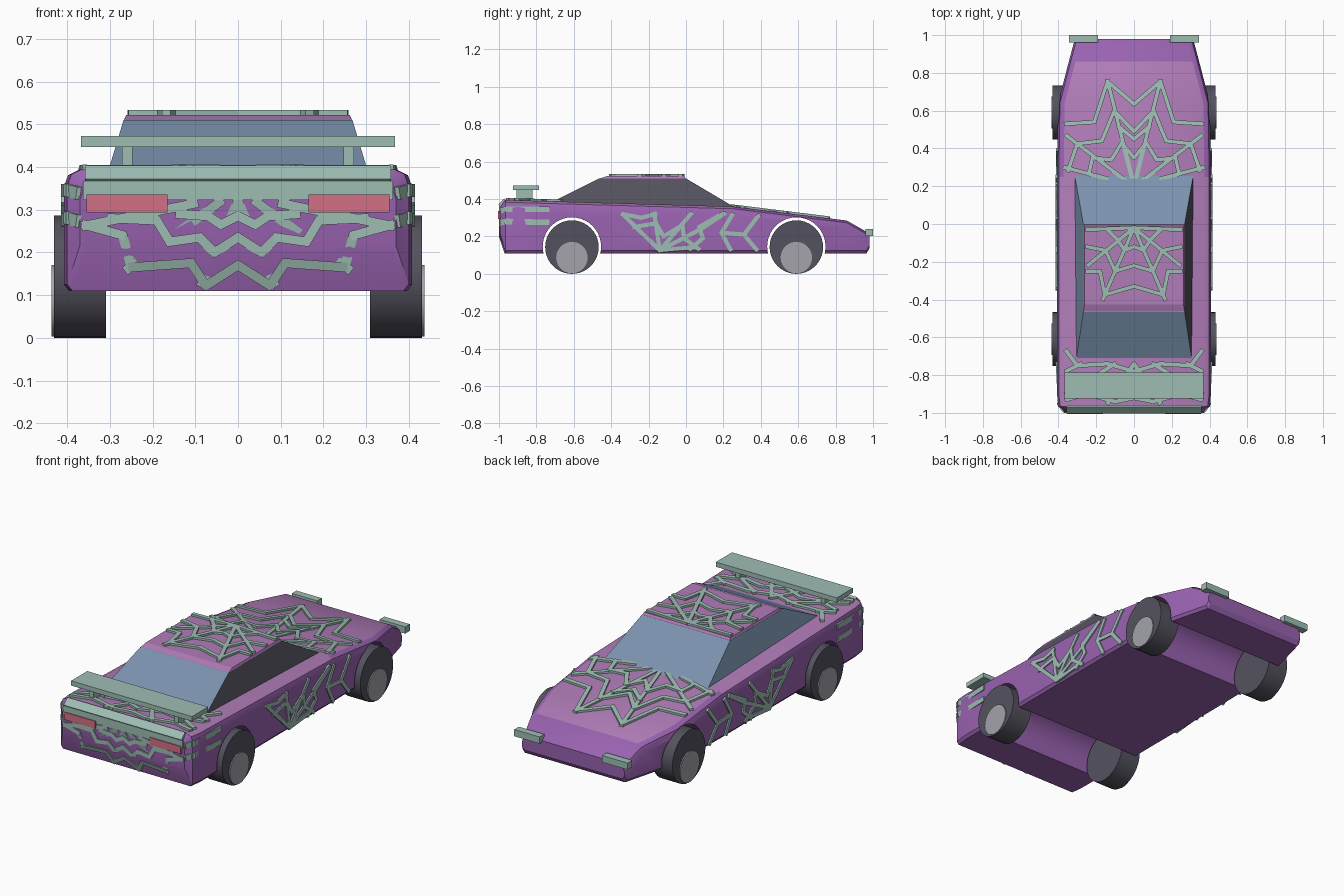
import bpy, bmesh
from math import pi
from mathutils import Vector, Matrix

cube = bpy.data.objects.get("Cube")
if cube:
    bpy.data.objects.remove(cube, do_unlink=True)


def material(name, *rgb):
    lin = [(c / 255 / 12.92) if c < 11 else ((c / 255 + 0.055) / 1.055) ** 2.4 for c in rgb]
    m = bpy.data.materials.new(name)
    m.use_nodes = True
    m.diffuse_color = (*lin, 1)
    m.node_tree.nodes["Principled BSDF"].inputs["Base Color"].default_value = (*lin, 1)
    return m


PURPLE = material("side purple", 153, 98, 176)
PINK = material("top purple", 176, 124, 184)
TEAL = material("pale teal", 158, 190, 180)
GLASS = material("blue glass", 123, 147, 174)
DARK = material("dark rubber", 84, 82, 94)
HUB = material("hub grey", 163, 163, 171)
RED = material("light red", 212, 112, 133)


def finish(name, bm, *mats):
    bmesh.ops.recalc_face_normals(bm, faces=bm.faces[:])
    me = bpy.data.meshes.new(name)
    bm.to_mesh(me)
    bm.free()
    for m in mats:
        me.materials.append(m)
    ob = bpy.data.objects.new(name, me)
    bpy.context.collection.objects.link(ob)
    return ob


def smooth(ob, angle=0.5):
    bpy.ops.object.select_all(action='DESELECT')
    ob.select_set(True)
    bpy.context.view_layer.objects.active = ob
    bpy.ops.object.shade_smooth_by_angle(angle=angle)


def skin(bm, rings):
    """Join closed rings of points and cap both ends."""
    vs = [[bm.verts.new(p) for p in r] for r in rings]
    n = len(vs[0])
    for a, b in zip(vs, vs[1:]):
        for i in range(n):
            j = (i + 1) % n
            bm.faces.new((a[i], a[j], b[j], b[i]))
    bm.faces.new(vs[0])
    bm.faces.new(vs[-1])


def rect(x, y0, y1, z):
    return [(-x, y0, z), (x, y0, z), (x, y1, z), (-x, y1, z)]


def box(name, x0, x1, y0, y1, z0, z1, mat):
    bm = bmesh.new()
    skin(bm, [[(x0, y0, z), (x1, y0, z), (x1, y1, z), (x0, y1, z)] for z in (z0, z1)])
    return finish(name, bm, mat)


def cylinder(name, x, y, z, r, depth, mat):
    bm = bmesh.new()
    m = Matrix.Translation((x, y, z)) @ Matrix.Rotation(pi / 2, 4, 'Y')
    bmesh.ops.create_cone(bm, cap_ends=True, segments=40, radius1=r, radius2=r, depth=depth, matrix=m)
    return finish(name, bm, mat)


# Body: stations of y, half width, bottom and top
STATIONS = [(-.995, .37, .2, .365), (-.965, .4, .11, .395), (-.9, .408, .11, .393),
            (.25, .408, .11, .36), (.64, .402, .11, .312), (.86, .345, .11, .285),
            (.965, .317, .11, .225), (.98, .312, .135, .212)]


def station(y, k):
    for a, b in zip(STATIONS, STATIONS[1:]):
        if y <= b[0]:
            t = max(0, (y - a[0]) / (b[0] - a[0]))
            return a[k] + (b[k] - a[k]) * t
    return STATIONS[-1][k]


bm = bmesh.new()
rings = []
for y, w, zb, zt in STATIONS:
    half = [(w - .012, zb), (w, zb + .015), (w, zt - .04), (w - .01, zt - .012), (w - .035, zt)]
    rings.append([(x, y, z) for x, z in half] + [(-x, y, z) for x, z in reversed(half)])
skin(bm, rings)
body = finish("body", bm, PURPLE, PINK)
WHEELS = (-.61, .59)
for y in WHEELS:
    cutter = cylinder("arch_cutter", 0, y, .146, .156, 1.2, PURPLE)
    cutter.hide_render = True
    mod = body.modifiers.new("arch", 'BOOLEAN')
    mod.operation, mod.solver, mod.object = 'DIFFERENCE', 'EXACT', cutter
    bpy.context.view_layer.objects.active = body
    bpy.ops.object.modifier_apply(modifier=mod.name)
    bpy.data.objects.remove(cutter, do_unlink=True)
for f in body.data.polygons:
    f.material_index = int(f.normal.z > .9 and f.center.z > .27)
smooth(body)

# Cabin: one glass block with a dark right window, and a roof panel
bm = bmesh.new()
skin(bm, [rect(.316, -.785, .27, .35), rect(.268, -.465, 0, .51)])
cabin = finish("cabin_glass", bm, GLASS, DARK)
for f in cabin.data.polygons:
    f.material_index = int(f.normal.x > .5)
bm = bmesh.new()
skin(bm, [rect(.268, -.467, 0, .508), rect(.262, -.425, -.01, .522)])
finish("roof", bm, PINK)

# Wheels with low-set hubs
for y, end in zip(WHEELS, ("rear", "front")):
    for s, side in ((1, "left"), (-1, "right")):
        smooth(cylinder(f"{end}_{side}_tyre", s * .37, y, .143, .143, .122, DARK))
        smooth(cylinder(f"{end}_{side}_hub", s * .425, y, .087, .084, .024, HUB))

# Spoiler and lights
box("spoiler_wing", -.368, .368, -.925, -.785, .447, .473, TEAL)
for s, side in ((1, "left"), (-1, "right")):
    def pair(name, a, b, *rest):
        box(f"{side}_{name}", min(s * a, s * b), max(s * a, s * b), *rest)
    pair("spoiler_post", .247, .272, -.905, -.82, .38, .45, TEAL)
    pair("head_light", .19, .345, .96, 1.0, .203, .24, TEAL)
    pair("tail_light", .165, .355, -1.005, -.98, .294, .335, RED)


# Raised web strips laid on a surface map (u, v, height) -> point
def web(name, place, paths, width=.022, lift=.011, mirror=True):
    bm = bmesh.new()
    for path in paths:
        for sign in ((1, -1) if mirror else (1,)):
            pts = [Vector((sign * u, v)) for u, v in path]
            for a, b in zip(pts, pts[1:]):
                d = (b - a).normalized() * width / 2
                n = Vector((-d.y, d.x))
                a2, b2 = a - d * .6, b + d * .6
                flat = (a2 - n, b2 - n, b2 + n, a2 + n)
                skin(bm, [[place(p.x, p.y, h) for p in flat] for h in (-.006, lift)])
    return finish(name, bm, TEAL)


def deck(u, v, h):
    return (u, v, station(v, 3) + h)


def rear(u, v, h):
    return (u, -.995 - h * .5 + max(0, .2 - v) * .33, v)


web("hood_web", deck, [
    [(0, .2), (.14, .76)], [(.03, .22), (.36, .47)], [(.14, .24), (.37, .3)],
    [(0, .635), (.14, .755), (.21, .54), (.365, .53)],
    [(0, .49), (.105, .6), (.17, .44), (.3, .425), (.35, .28)],
    [(0, .45), (.085, .52)],
    [(0, .35), (.065, .43), (.12, .34), (.22, .35), (.24, .26)]])

web("roof_web", lambda u, v, h: (u, v, .522 + h), [
    [(0, -.02), (.165, -.4)], [(0, -.02), (.245, -.22)], [(0, -.02), (.25, -.03)],
    [(0, -.33), (.155, -.375), (.18, -.25), (.25, -.25)],
    [(0, -.22), (.1, -.25), (.15, -.14), (.25, -.12)],
    [(0, -.12), (.05, -.14), (.09, -.08), (.14, -.03)]])

web("rear_deck_web", deck, [
    [(.36, -.67), (.3, -.75), (.14, -.74), (0, -.78)],
    [(.35, -.8), (.22, -.84), (.12, -.82), (0, -.87)],
    [(.36, -.93), (.25, -.9), (.1, -.94), (0, -.92)],
    [(0, -.74), (.14, -.95)], [(.1, -.74), (.36, -.9)], [(.28, -.74), (.36, -.78)]], width=.024)

web("rear_web", rear, [
    [(0, .32), (.085, .125)], [(.04, .32), (.26, .16)], [(.1, .315), (.36, .262)],
    [(0, .17), (.075, .122), (.11, .175), (.25, .165), (.27, .24), (.36, .265)],
    [(0, .235), (.055, .2), (.09, .235), (.16, .225), (.19, .275), (.3, .28)],
    [(0, .285), (.04, .265), (.07, .285), (.14, .29)]])
web("rear_band", rear, [[(0, .345), (.35, .345)]], width=.045)
web("rear_lip", lambda u, v, h: (u, -.98 - h * .7 + v * .7, .38 + h * .7 + v * .7),
    [[(0, 0), (.345, 0)]], width=.045)

for s, side in ((1, "left"), (-1, "right")):
    def flank(u, v, h):
        return (s * (station(u, 1) + h * .6), u, v)
    # Side web fanning up from the sill
    web(f"{side}_side_web", flank, [
        [(-.14, .125), (-.34, .32)], [(-.14, .125), (-.17, .325)], [(-.14, .125), (.03, .325)],
        [(-.14, .125), (.08, .24), (.21, .325)], [(-.14, .125), (.02, .14)],
        [(-.28, .25), (-.16, .27), (-.12, .2), (-.02, .26), (-.01, .19), (.07, .13)],
        [(-.34, .32), (-.24, .3), (-.16, .32)],
        [(.02, .13), (.09, .19), (.07, .25), (.2, .325)],
        [(.24, .125), (.19, .22), (.25, .32)],
        [(.38, .125), (.31, .21), (.39, .315)], [(.19, .22), (.31, .21)]],
        mirror=False)
    # Strands that wrap from the tail onto the flank
    web(f"{side}_tail_strands", flank, [
        [(-.985, .34), (-.96, .345), (-.74, .345)],
        [(-.985, .275), (-.96, .28), (-.74, .275)]], width=.03, mirror=False)
